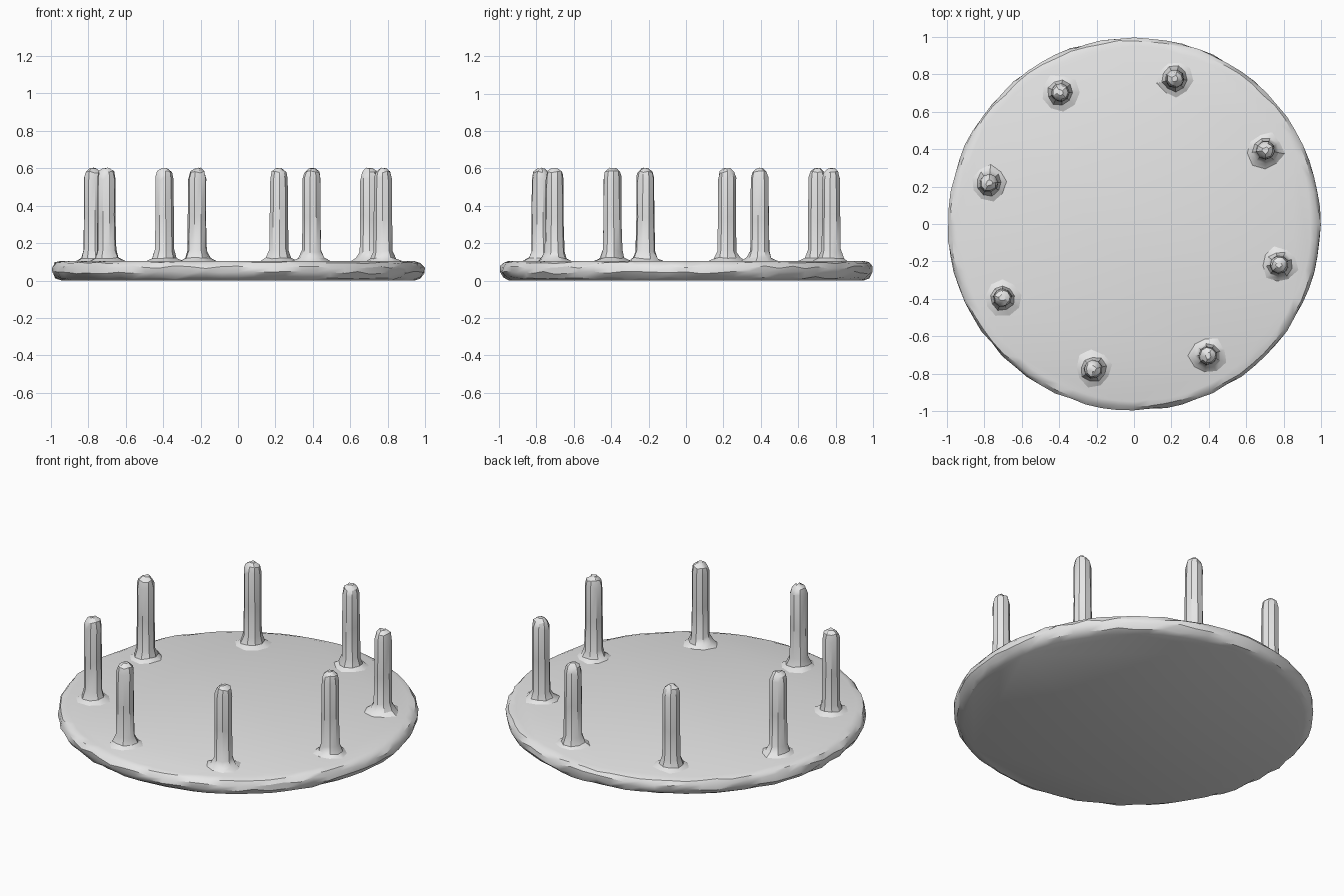
import bpy
import bmesh
import math
import random

random.seed(4)
cube = bpy.data.objects.get("Cube")
if cube:
    bpy.data.objects.remove(cube, do_unlink=True)

# One plain grey for everything
GREY = (0.8, 0.8, 0.8, 1.0)
mat = bpy.data.materials.new("Plain grey")
mat.diffuse_color = GREY
mat.use_nodes = True
bsdf = next(n for n in mat.node_tree.nodes if n.type == 'BSDF_PRINCIPLED')
bsdf.inputs["Base Color"].default_value = GREY


def lathe(name, profile, sides, location=(0, 0, 0), turn=0.0):
    """Revolve (radius, z, radial wobble, height wobble) rows, capped at both ends."""
    bm = bmesh.new()
    rings = []
    for r, z, wr, wz in profile:
        ring = []
        for i in range(sides):
            a = turn + 2 * math.pi * i / sides
            rr = r + random.uniform(-wr, wr)
            zz = z + random.uniform(-wz, wz)
            ring.append(bm.verts.new((rr * math.cos(a), rr * math.sin(a), zz)))
        rings.append(ring)
    for low, high in zip(rings, rings[1:]):
        for i in range(sides):
            j = (i + 1) % sides
            bm.faces.new((low[i], low[j], high[j], high[i]))
    bm.faces.new(rings[0][::-1])
    bm.faces.new(rings[-1])
    bmesh.ops.recalc_face_normals(bm, faces=bm.faces)
    mesh = bpy.data.meshes.new(name)
    bm.to_mesh(mesh)
    bm.free()
    mesh.materials.append(mat)
    obj = bpy.data.objects.new(name, mesh)
    obj.location = location
    bpy.context.collection.objects.link(obj)
    bpy.ops.object.select_all(action='DESELECT')
    obj.select_set(True)
    bpy.context.view_layer.objects.active = obj
    bpy.ops.object.shade_smooth_by_angle(angle=math.radians(32))
    return obj


# Round base with a rough, hand-hewn rim
lathe("base_disc", [
    (0.945, 0.000, 0.004, 0.000),
    (0.975, 0.016, 0.006, 0.006),
    (0.994, 0.042, 0.005, 0.008),
    (0.994, 0.072, 0.005, 0.008),
    (0.978, 0.095, 0.006, 0.004),
    (0.945, 0.105, 0.006, 0.000),
], 72)

# Ring of eight upright pegs with flared feet and blunt, faceted tips
PEG_RING, FIRST_ANGLE = 0.806, math.radians(29.3)
for k in range(8):
    a = FIRST_ANGLE + k * math.pi / 4
    lathe(f"peg_{k + 1}", [
        (0.100, 0.103, 0.012, 0.000),
        (0.068, 0.121, 0.006, 0.005),
        (0.053, 0.160, 0.002, 0.010),
        (0.050, 0.340, 0.002, 0.020),
        (0.049, 0.545, 0.002, 0.012),
        (0.040, 0.580, 0.004, 0.006),
        (0.016, 0.600, 0.005, 0.004),
    ], 9, (PEG_RING * math.cos(a), PEG_RING * math.sin(a), 0), a)
